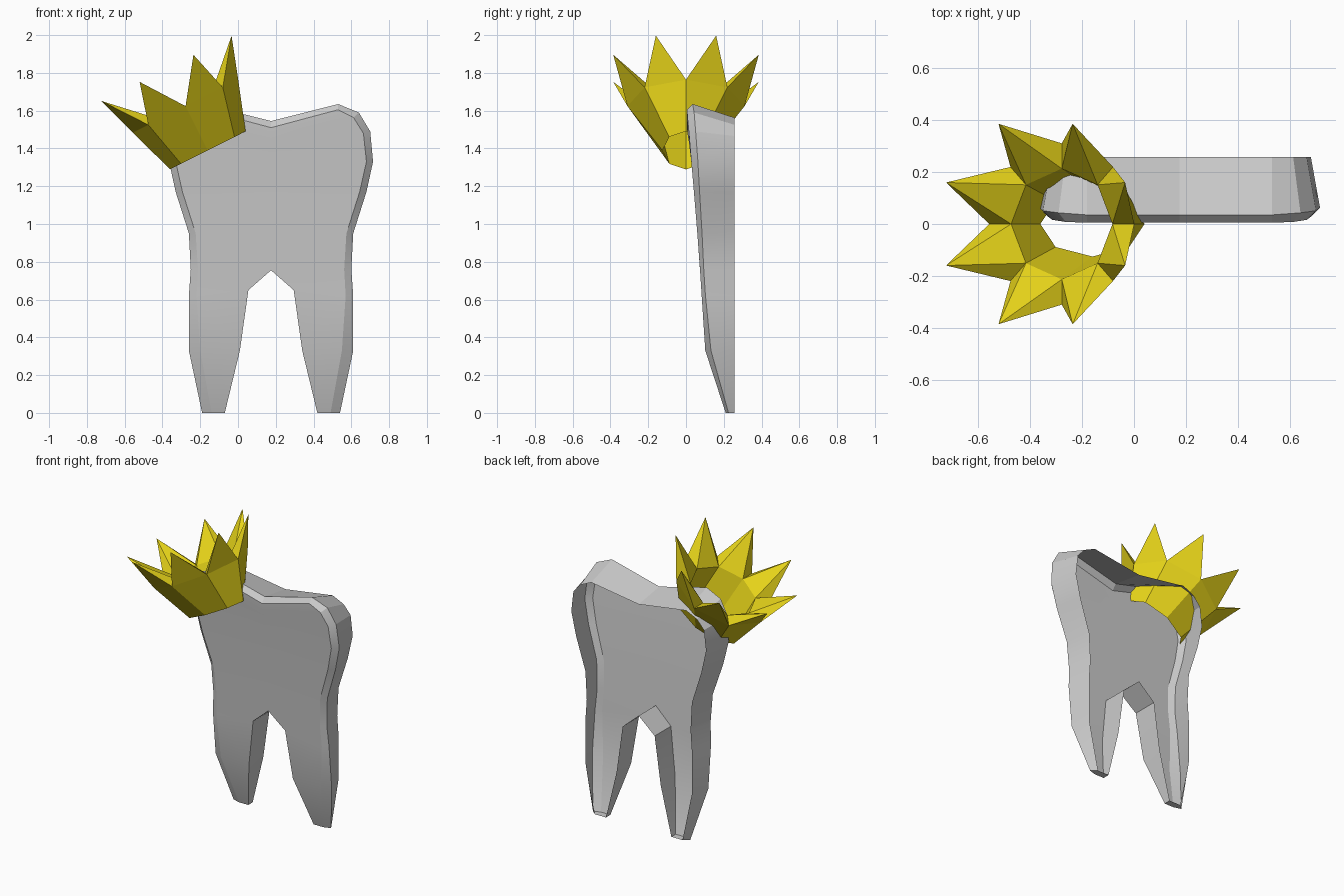
import bpy, bmesh, math
from mathutils import Matrix, Vector

if "Cube" in bpy.data.objects:
    bpy.data.objects.remove(bpy.data.objects["Cube"])


def finish(bm, name):
    bmesh.ops.remove_doubles(bm, verts=bm.verts, dist=0.0005)
    bmesh.ops.recalc_face_normals(bm, faces=bm.faces)
    me = bpy.data.meshes.new(name)
    bm.to_mesh(me)
    bm.free()
    ob = bpy.data.objects.new(name, me)
    bpy.context.collection.objects.link(ob)
    return ob


# Tooth: an open-backed shell, one half lofted through rows, then mirrored
# outer x, outer z, inner x, inner z, front y, inset x, inset z, chamfer depth
rows = [
    (.365, 0, .245, 0, .21, .05, 0, .015),
    (.435, .33, .165, .33, .102, .06, 0, .03),
    (.435, .62, .12, .65, .083, .04, 0, .02),
    (.425, .76, 0, .755, .074, .038, 0, .02),
    (.435, .95, 0, .95, .06, .036, 0, .025),
    (.505, 1.17, 0, 1.17, .042, .036, 0, .03),
    (.54, 1.33, 0, 1.33, .028, .035, 0, .035),
    (.525, 1.49, 0, 1.43, .016, .036, .01, .035),
    (.465, 1.59, 0, 1.48, .008, .028, .027, .035),
    (.355, 1.635, 0, 1.545, .005, 0, .03, .03),
]
BACK = .257
bm = bmesh.new()
sections = []
for i, (xo, zo, xi, zi, yf, dx, dz, ch) in enumerate(rows):
    top = i == len(rows) - 1
    drop = .035 if top else 0
    pts = [(xi, yf, zi - drop), (xo - dx, yf, zo - dz), (xo, yf + ch, zo),
           (xo - min(dx, .036), BACK, zo - 2.4 * dz), (xi, BACK, zi - drop)]
    sections.append([bm.verts.new(p) for p in pts])
for i, (a, b) in enumerate(zip(sections, sections[1:])):
    for j in range(3):                          # front, chamfer, side
        bm.faces.new((a[j], a[j + 1], b[j + 1], b[j]))
    if i < 3:                                   # wall between the roots
        bm.faces.new((a[4], a[0], b[0], b[4]))
bm.faces.new(sections[0])                       # root tip
f0, f1, side, b1, b0 = sections[-1]             # chewing surface
mid = bm.verts.new((0, .035, 1.545))
bm.faces.new((f0, f1, side, mid))
bm.faces.new((mid, side, b1, b0))
loose = [v for v in bm.verts if not v.link_faces]
bmesh.ops.delete(bm, geom=loose, context='VERTS')
tooth = finish(bm, "tooth")
tooth.location.x = .175
m = tooth.modifiers.new("Mirror", 'MIRROR')
m.use_clip = True
bpy.context.view_layer.objects.active = tooth
tooth.select_set(True)
bpy.ops.object.modifier_apply(modifier=m.name)
bpy.ops.object.shade_smooth_by_angle(angle=math.radians(20))

# Crown: oval base flaring to a thick rim with eight pointed spikes
bm = bmesh.new()


def ring(rx, ry, h, offset=0):
    return [bm.verts.new((rx * math.cos(a), ry * math.sin(a), h))
            for a in [math.radians(45 * k + offset) for k in range(8)]]


base = ring(.224, .125, 0)
outer = ring(.312, .31, .262)
inner = ring(.218, .213, .262)
tips = ring(.417, .417, .486, 22.5)
for k in range(8):
    n = (k + 1) % 8
    for rim in (outer, inner):
        bm.faces.new((base[k], base[n], rim[n], rim[k]))
        bm.faces.new((rim[k], rim[n], tips[k]))
    for s in (k, n):
        bm.faces.new((outer[s], inner[s], tips[k]))
crown = finish(bm, "crown")
crown.matrix_world = (Matrix.Translation(Vector((-.16, 0, 1.39)))
                      @ Matrix.Rotation(math.radians(-26.7), 4, 'Y'))

gold = bpy.data.materials.new("gold")
gold.diffuse_color = (.8, .66, .01, 1)
gold.use_nodes = True
gold.node_tree.nodes["Principled BSDF"].inputs["Base Color"].default_value = gold.diffuse_color
crown.data.materials.append(gold)
